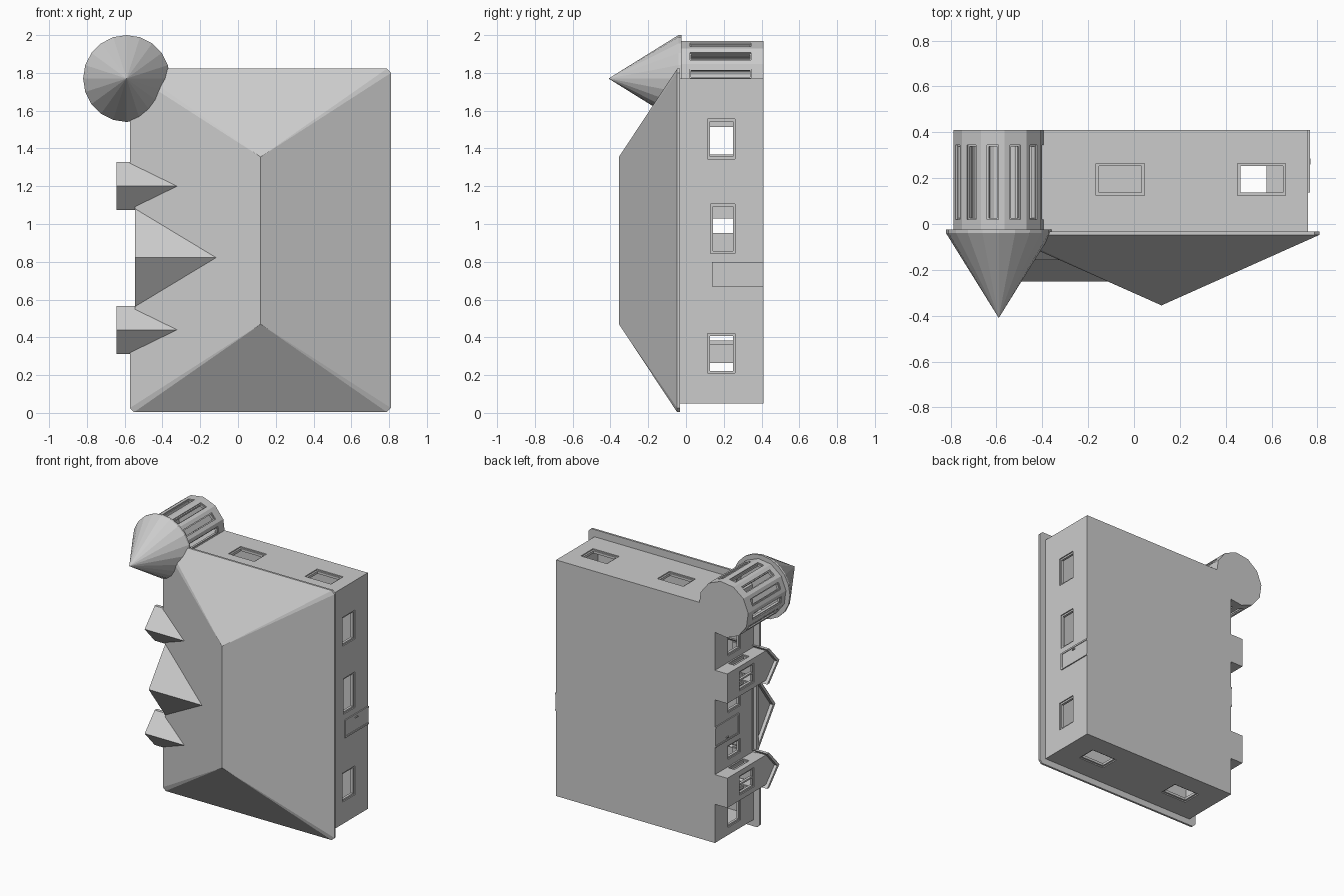
import bpy, bmesh
from math import cos, sin, pi, radians

if "Cube" in bpy.data.objects:
    bpy.data.objects.remove(bpy.data.objects["Cube"])

BASE, EAVE = 0.41, -0.035      # the house lies on its back: ground at +y, roof toward -y
X0, X1, Z0, Z1 = -0.52, 0.76, 0.05, 1.77
BAYS = (0.44, 1.20)
TX, TZ = -0.59, 1.77           # tower centre


def make(name, bm):
    bmesh.ops.recalc_face_normals(bm, faces=bm.faces)
    me = bpy.data.meshes.new(name)
    bm.to_mesh(me)
    bm.free()
    ob = bpy.data.objects.new(name, me)
    bpy.context.collection.objects.link(ob)
    return ob


def hull(bm, a, b):
    """Closed prism between two matching point loops."""
    va, vb = [bm.verts.new(p) for p in a], [bm.verts.new(p) for p in b]
    n = len(a)
    bm.faces.new(va)
    bm.faces.new(vb[::-1])
    for i in range(n):
        bm.faces.new((va[i], vb[i], vb[(i + 1) % n], va[(i + 1) % n]))


def prism_y(name, pts, y0, y1):
    bm = bmesh.new()
    hull(bm, [(x, y0, z) for x, z in pts], [(x, y1, z) for x, z in pts])
    return make(name, bm)


def prism_x(name, pts, x0, x1):
    bm = bmesh.new()
    hull(bm, [(x0, y, z) for z, y in pts], [(x1, y, z) for z, y in pts])
    return make(name, bm)


def block(bm, x, z, ang, n0, n1, u0, u1, y0, y1):
    """Box set on a wall point: n is outward along ang, u runs along the wall."""
    c, s = cos(ang), sin(ang)
    uv = ((n0, u0), (n1, u0), (n1, u1), (n0, u1))
    pts = [(x + c * n - s * u, z + s * n + c * u) for n, u in uv]
    hull(bm, [(px, y0, pz) for px, pz in pts], [(px, y1, pz) for px, pz in pts])


def window(cut, frame, x, z, ang, w, y0, y1, t=0.012, mullion=False):
    """Opening in the wall plus a recessed frame."""
    h = w / 2
    block(cut, x, z, ang, -0.045, 0.03, -h, h, y0, y1)
    bars = [(-h, -h + t, y0, y1), (h - t, h, y0, y1),
            (-h + t, h - t, y0, y0 + t), (-h + t, h - t, y1 - t, y1)]
    if mullion:
        bars.append((-t / 2, t / 2, y0 + t, y1 - t))
    for b in bars:
        block(frame, x, z, ang, -0.026, -0.008, *b)


def cut_away(ob, cutter):
    mod = ob.modifiers.new("cut", 'BOOLEAN')
    mod.operation, mod.solver, mod.object = 'DIFFERENCE', 'EXACT', cutter
    deps = bpy.context.evaluated_depsgraph_get()
    me = bpy.data.meshes.new_from_object(ob.evaluated_get(deps))
    ob.modifiers.clear()
    ob.data = me
    bpy.data.objects.remove(cutter)


def footprint(t):
    """House plan with two bays on the -x side, inset by t."""
    pts = [(X1 - t, Z0 + t), (X1 - t, Z1 - t), (X0 + t, Z1 - t)]
    for c in reversed(BAYS):
        h = 0.108 - t
        pts += [(X0 + t, c + h), (-0.62 + t, c + h), (-0.62 + t, c - h), (X0 + t, c - h)]
    return pts + [(X0 + t, Z0 + t)]


def ring(r, n, off):
    return [(TX + r * cos(off + 2 * pi * i / n), TZ + r * sin(off + 2 * pi * i / n)) for i in range(n)]


# Main walls, hollow with a closed floor
walls = prism_y("house_walls", footprint(0), EAVE, BASE)
cut_away(walls, prism_y("cutter", footprint(0.03), EAVE - 0.1, BASE - 0.012))

# House windows
cut, frm = bmesh.new(), bmesh.new()
for z, w, y0 in ((0.315, 0.21, 0.115), (0.975, 0.26, 0.13), (1.45, 0.21, 0.115)):
    window(cut, frm, X1, z, 0, w, y0, 0.26)
for x in (-0.06, 0.557):
    window(cut, frm, x, Z1, pi / 2, 0.21, 0.125, 0.265)
for x in (-0.245, 0.485):
    window(cut, frm, x, Z0, -pi / 2, 0.21, 0.125, 0.265)
for z in (0.19, 1.44):
    window(cut, frm, X0, z, pi, 0.17, 0.115, 0.26)
for s in (-1, 1):
    window(cut, frm, X0, 0.82 + s * 0.17, pi, 0.10, 0.115, 0.26)
for c in BAYS:
    window(cut, frm, -0.62, c, pi, 0.14, 0.10, 0.27, mullion=True)
    for s in (-1, 1):
        window(cut, frm, -0.555, c + s * 0.108, s * pi / 2, 0.05, 0.10, 0.27, t=0.008)
cut_away(walls, make("cutter", cut))
make("window_frames", frm)

# Doors: framed slabs with a small handle
for name, x, z, ang, w in (("front_door", X0, 0.82, pi, 0.15), ("side_door", X1, 0.735, 0, 0.13)):
    bm = bmesh.new()
    h = w / 2
    block(bm, x, z, ang, -0.02, 0.003, -h + 0.012, h - 0.012, 0.15, BASE)
    for u0, u1, y0, y1 in ((-h, -h + 0.012, 0.14, BASE), (h - 0.012, h, 0.14, BASE),
                           (-h, h, 0.138, 0.15)):
        block(bm, x, z, ang, -0.02, 0.008, u0, u1, y0, y1)
    block(bm, x, z, ang, 0, 0.01, h - 0.03, h - 0.022, 0.26, 0.285)
    make(name, bm)

# Hipped main roof with chamfered eave corners
bm = bmesh.new()
a, b, c, d, k = -0.572, 0.81, 0.004, 1.822, 0.022
plan = [(a + k, c), (b - k, c), (b, c + k), (b, d - k), (b - k, d), (a + k, d), (a, d - k), (a, c + k)]
lo = [bm.verts.new((x, -0.032, z)) for x, z in plan]
hi = [bm.verts.new((x, -0.047, z)) for x, z in plan]
r0, r1 = bm.verts.new((0.12, -0.355, 0.47)), bm.verts.new((0.12, -0.355, 1.355))
bm.faces.new(lo)
for i in range(8):
    bm.faces.new((lo[i], lo[(i + 1) % 8], hi[(i + 1) % 8], hi[i]))
for i, tips in enumerate(((r0,), (r0,), (r1, r0), (r1,), (r1,), (r1,), (r0, r1), (r0,))):
    bm.faces.new((hi[i], hi[(i + 1) % 8]) + tips)
roof = make("main_roof", bm)
bm = bmesh.new()
hull(bm, [(-0.7, -0.1, 0.55), (-0.545, -0.1, 0.55), (-0.545, -0.1, 1.095), (-0.7, -0.1, 1.095)],
     [(-0.7, 0.1, 0.55), (-0.545, 0.1, 0.55), (-0.545, 0.1, 1.095), (-0.7, 0.1, 1.095)])
cut_away(roof, make("cutter", bm))

# Gable roofs over the bays and the entrance
for name, c, h, top, xf, xw, xb in (("lower_bay", 0.44, 0.127, -0.158, -0.642, -0.62, -0.31),
                                    ("upper_bay", 1.20, 0.127, -0.158, -0.642, -0.62, -0.31),
                                    ("entrance", 0.822, 0.282, -0.25, -0.545, -0.521, -0.105)):
    e = -0.042
    prism_x(name + "_gable_roof", [(c - h, e), (c, top), (c + h, e), (c + h, e + 0.024),
                                   (c, top + 0.026), (c - h, e + 0.024)], xf, xb)
    w = h - 0.019
    prism_x(name + "_gable_wall", [(c - w, -0.02), (c - w, -0.034), (c, top + 0.012),
                                   (c + w, -0.034), (c + w, -0.02)], xw, xb - 0.05)

# Round tower: twelve facets, a slot window in each
off = radians(8)
R = 0.2
tower = prism_y("tower_walls", ring(R, 12, off + pi / 12), -0.03, BASE)
cut_away(tower, prism_y("cutter", ring(R - 0.03, 12, off + pi / 12), -0.1, BASE - 0.012))
cut, frm = bmesh.new(), bmesh.new()
ap = R * cos(pi / 12)
for i in range(12):
    g = off + i * pi / 6
    window(cut, frm, TX + ap * cos(g), TZ + ap * sin(g), g, 0.05, 0.02, 0.345, t=0.007)
cut_away(tower, make("cutter", cut))
make("tower_window_frames", frm)

# Conical tower roof with a thin eave lip
bm = bmesh.new()
pts = ring(0.23, 20, pi / 2)
lo = [bm.verts.new((x, -0.025, z)) for x, z in pts]
hi = [bm.verts.new((x, -0.04, z)) for x, z in pts]
tip = bm.verts.new((TX, -0.41, TZ))
bm.faces.new(lo)
for i in range(20):
    j = (i + 1) % 20
    bm.faces.new((lo[i], lo[j], hi[j], hi[i]))
    bm.faces.new((hi[i], hi[j], tip))
make("tower_roof", bm)
